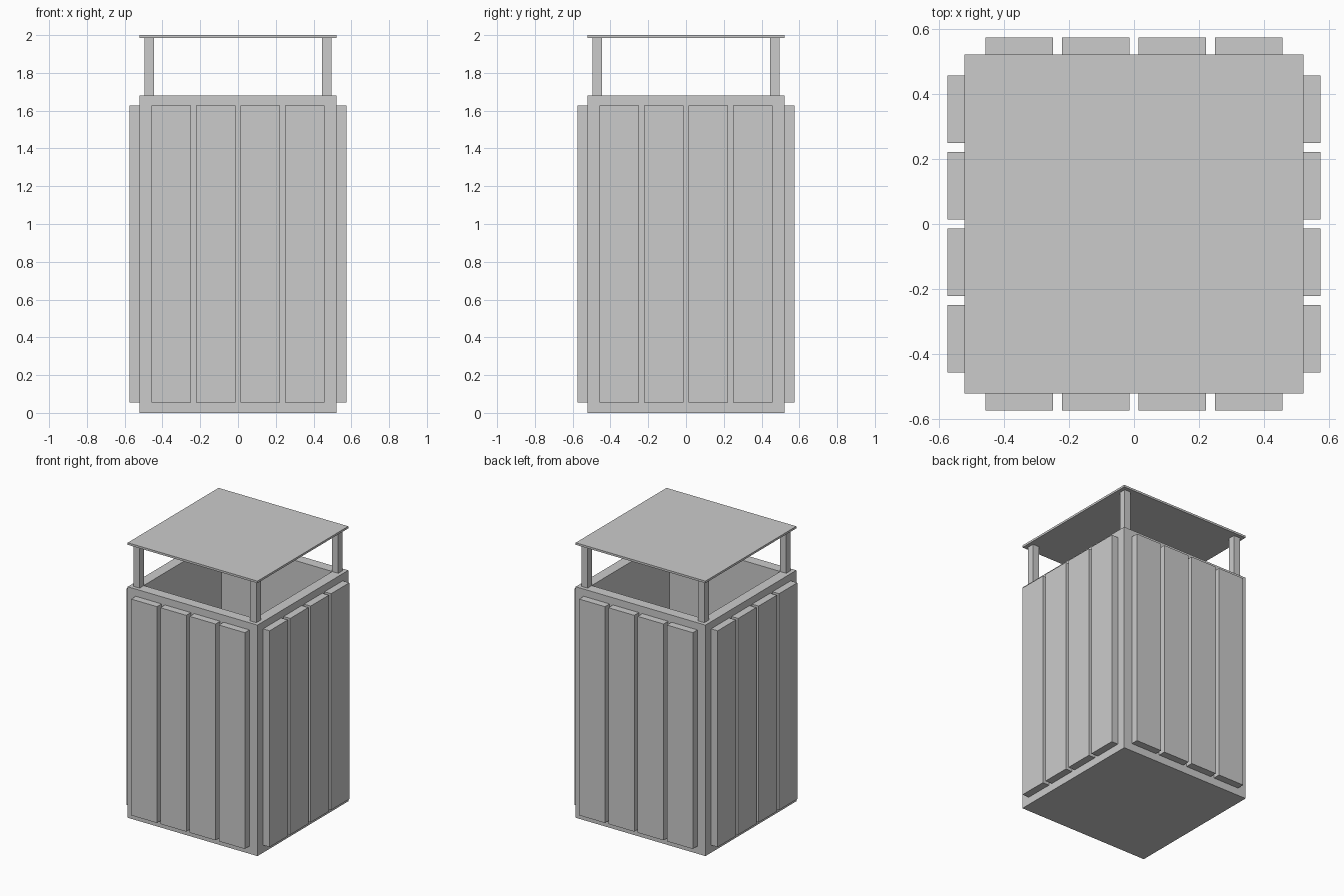
import bpy, bmesh
from math import pi
from mathutils import Matrix, Vector

if "Cube" in bpy.data.objects:
    bpy.data.objects.remove(bpy.data.objects["Cube"])

HALF = 0.522       # half width of the bin body and roof
RIM_Z = 1.68       # height of the bin rim
WALL = 0.107       # wall thickness
FLOOR_Z = 0.05


def box_bmesh(lo, hi):
    lo, hi = Vector(lo), Vector(hi)
    bm = bmesh.new()
    mat = Matrix.Translation((lo + hi) / 2) @ Matrix.Diagonal((*(hi - lo), 1))
    bmesh.ops.create_cube(bm, size=1, matrix=mat)
    return bm


def finish(name, bm):
    bmesh.ops.recalc_face_normals(bm, faces=bm.faces)
    mesh = bpy.data.meshes.new(name)
    bm.to_mesh(mesh)
    bm.free()
    obj = bpy.data.objects.new(name, mesh)
    bpy.context.collection.objects.link(obj)
    return obj


# Hollow body: inset the top face and push it down to the floor
bm = box_bmesh((-HALF, -HALF, 0), (HALF, HALF, RIM_Z))
bm.faces.ensure_lookup_table()
top = max(bm.faces, key=lambda f: f.calc_center_median().z)
bmesh.ops.inset_region(bm, faces=[top], thickness=WALL)
ret = bmesh.ops.extrude_face_region(bm, geom=[top])
verts = [g for g in ret["geom"] if isinstance(g, bmesh.types.BMVert)]
bmesh.ops.translate(bm, verts=verts, vec=(0, 0, FLOOR_Z - RIM_Z))
if top.is_valid:
    bmesh.ops.delete(bm, geom=[top], context='FACES_ONLY')
finish("bin_body", bm)

# Four slats on each of the four sides
for s, side in enumerate(("front", "right", "back", "left")):
    for i in range(4):
        x = (i - 1.5) * 0.2355
        bm = box_bmesh((x - 0.104, -0.575, 0.055), (x + 0.104, -HALF + 0.002, 1.628))
        bm.transform(Matrix.Rotation(s * pi / 2, 4, 'Z'))
        finish(f"{side}_slat_{i + 1}", bm)

# Corner posts carrying the roof
for sx in (-1, 1):
    for sy in (-1, 1):
        x, y, r = sx * 0.47, sy * 0.47, 0.025
        name = f"{'front' if sy < 0 else 'back'}_{'left' if sx < 0 else 'right'}_post"
        finish(name, box_bmesh((x - r, y - r, RIM_Z), (x + r, y + r, 1.985)))

# Flat roof plate
finish("roof", box_bmesh((-HALF, -HALF, 1.985), (HALF, HALF, 2.0)))
